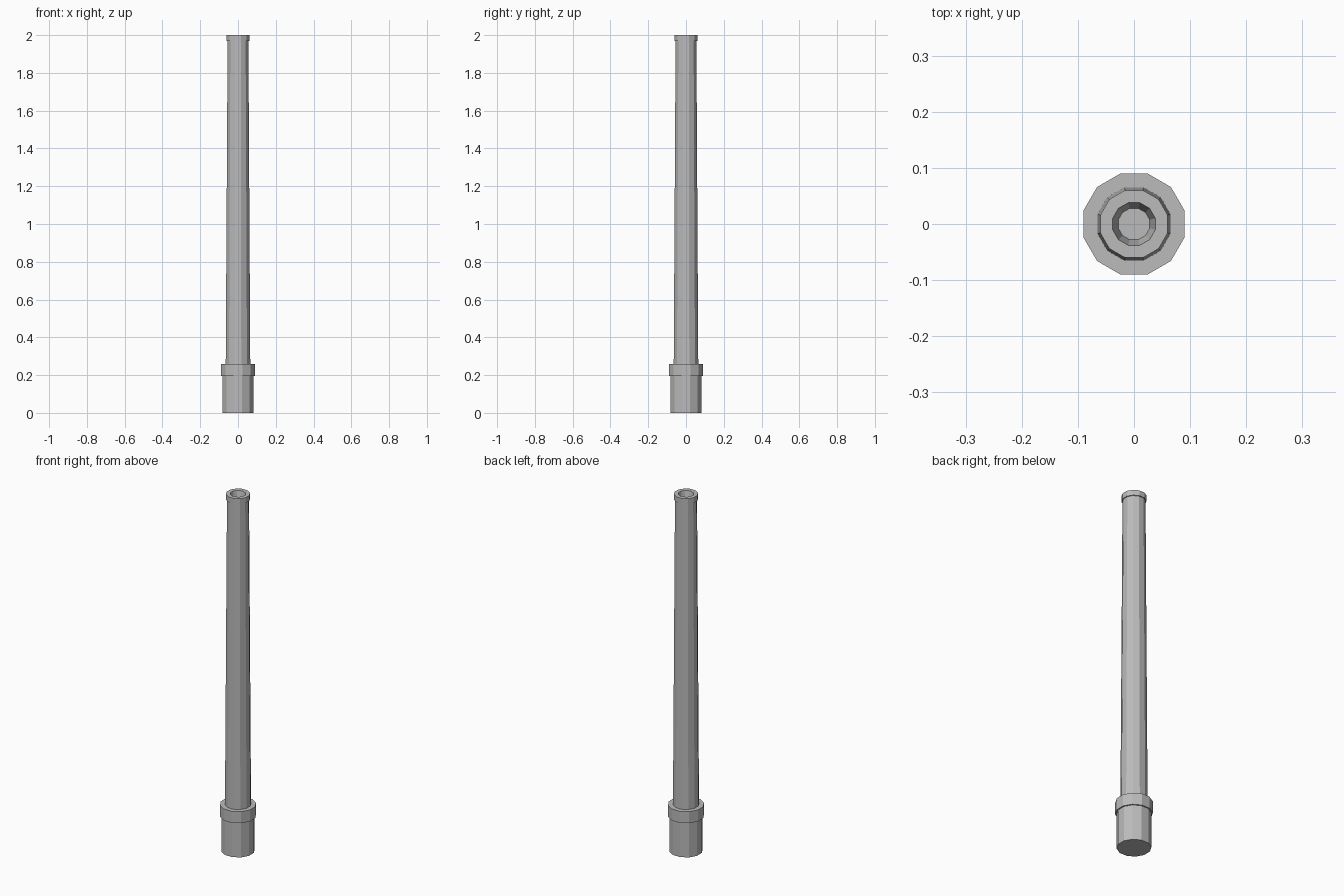
import bpy
import bmesh
from math import cos, sin, pi

cube = bpy.data.objects.get("Cube")
if cube:
    bpy.data.objects.remove(cube)

SIDES = 12

grey = bpy.data.materials.new("plain_grey")
grey.use_nodes = True
colour = (0.5, 0.5, 0.5, 1)
grey.diffuse_color = colour
grey.node_tree.nodes["Principled BSDF"].inputs["Base Color"].default_value = colour


def lathe(name, profile, cap_start=False, cap_end=False):
    """Turn (half width across flats, z) points into a faceted solid."""
    bm = bmesh.new()
    rings = []
    for half_width, z in profile:
        r = half_width / cos(pi / SIDES)
        angles = [2 * pi * (i + 0.5) / SIDES for i in range(SIDES)]
        rings.append([bm.verts.new((r * cos(a), r * sin(a), z)) for a in angles])
    for low, high in zip(rings, rings[1:]):
        for i in range(SIDES):
            j = (i + 1) % SIDES
            bm.faces.new((low[i], low[j], high[j], high[i]))
    if cap_start:
        bm.faces.new(rings[0][::-1])
    if cap_end:
        bm.faces.new(rings[-1])
    mesh = bpy.data.meshes.new(name)
    bm.to_mesh(mesh)
    bm.free()
    mesh.materials.append(grey)
    obj = bpy.data.objects.new(name, mesh)
    bpy.context.collection.objects.link(obj)
    return obj


# Socket at the bottom, with a closed underside
lathe("base_socket", [(0.083, 0), (0.083, 0.195)], cap_start=True)

# Wider collar, stepping in to the tube
lathe("base_collar", [(0.083, 0.195), (0.09, 0.195), (0.09, 0.26), (0.065, 0.26)])

# Long tapered tube
lathe("tube", [(0.065, 0.26), (0.055, 1.97)])

# Rim at the top, with a narrowing blind bore
lathe("top_rim", [(0.055, 1.97), (0.06, 1.97), (0.06, 2), (0.038, 2), (0.028, 1.95)],
      cap_end=True)
